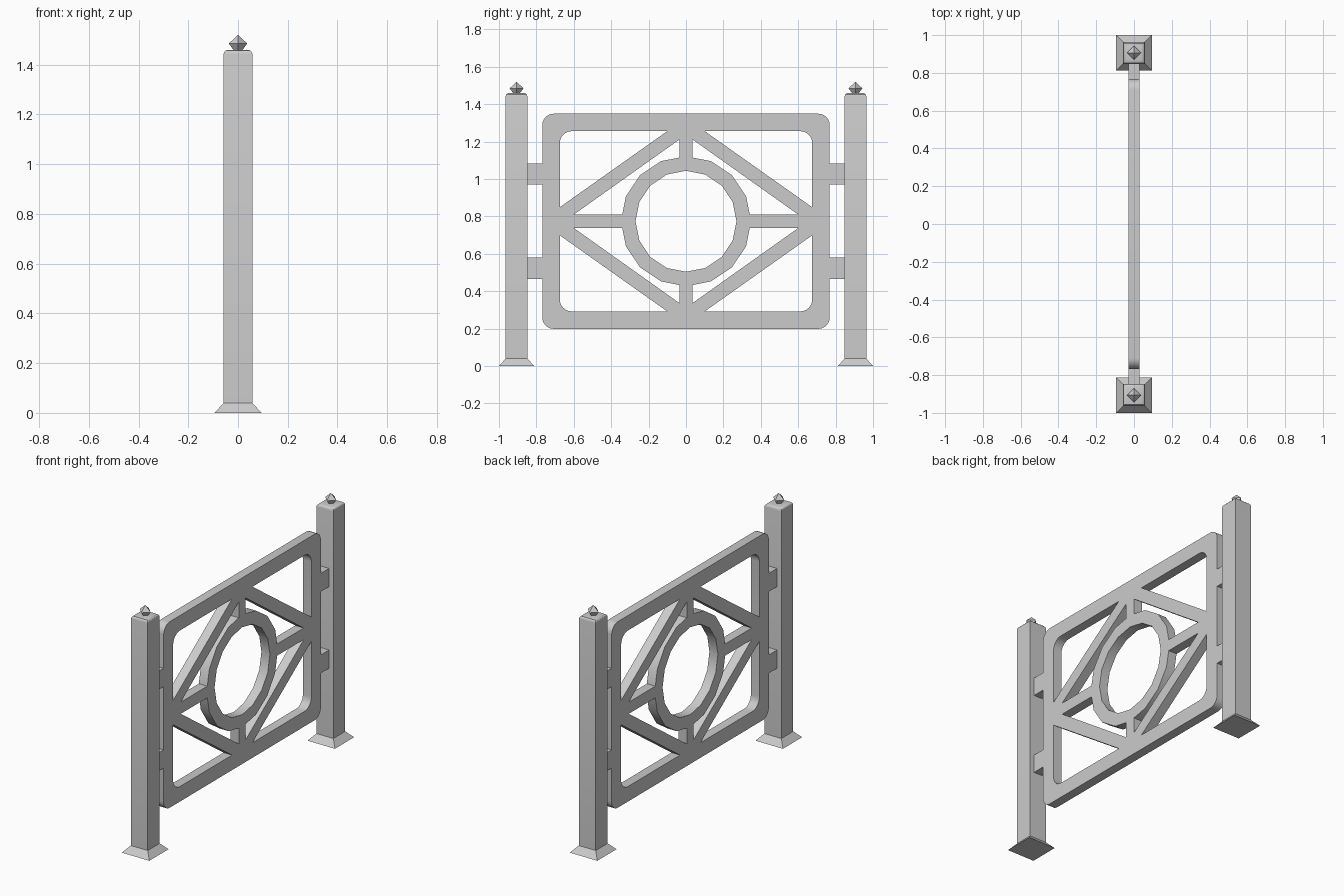
import bpy, bmesh, math
from mathutils import Matrix

if "Cube" in bpy.data.objects:
    bpy.data.objects.remove(bpy.data.objects["Cube"])

ZC = 0.774      # panel centre height
T = 0.058       # panel thickness
PY = 0.906      # post centre offset
PW = 0.116      # post width


def make_object(name, bm):
    bmesh.ops.recalc_face_normals(bm, faces=bm.faces)
    me = bpy.data.meshes.new(name)
    bm.to_mesh(me)
    bm.free()
    ob = bpy.data.objects.new(name, me)
    bpy.context.collection.objects.link(ob)
    return ob


def smooth(ob):
    bpy.ops.object.select_all(action='DESELECT')
    ob.select_set(True)
    bpy.context.view_layer.objects.active = ob
    bpy.ops.object.shade_smooth_by_angle(angle=math.radians(30))


def box(name, size, loc, top_bevel=0):
    bm = bmesh.new()
    bmesh.ops.create_cube(bm, size=1, matrix=Matrix.Translation(loc) @ Matrix.Diagonal((*size, 1)))
    if top_bevel:
        top = [e for e in bm.edges if all(v.co.z > loc[2] for v in e.verts)]
        bmesh.ops.bevel(bm, geom=top, offset=top_bevel, segments=3, profile=0.5, affect='EDGES')
    return make_object(name, bm)


def four_sided(name, rings, y, turn):
    # lofted square sections given as (corner radius, height)
    bm = bmesh.new()
    loops = [[bm.verts.new((r * math.cos(turn + i * math.pi / 2),
                            y + r * math.sin(turn + i * math.pi / 2), z))
              for i in range(4)] for r, z in rings]
    for a, b in zip(loops, loops[1:]):
        for i in range(4):
            j = (i + 1) % 4
            bm.faces.new((a[i], a[j], b[j], b[i]))
    bm.faces.new(loops[0])
    bm.faces.new(loops[-1])
    bmesh.ops.remove_doubles(bm, verts=bm.verts, dist=0.0005)
    return make_object(name, bm)


def arc(cx, cy, r, a0, a1, n):
    return [(cx + r * math.cos(math.radians(a0 + (a1 - a0) * i / n)),
             cy + r * math.sin(math.radians(a0 + (a1 - a0) * i / n))) for i in range(n + 1)]


# Panel outline and openings, in (y, z) about the panel centre
outline = []
for sx, sy, a in ((1, 1, 0), (-1, 1, 90), (-1, -1, 180), (1, -1, 270)):
    outline += arc(sx * 0.708, sy * 0.515, 0.06, a, a + 90, 6)
ring_hole = arc(0, 0, 0.27, 0, 360, 16)[:-1]
corner_hole = [(0.675, 0.075)] + arc(0.61, 0.417, 0.065, 0, 90, 6) + [(0.1, 0.482)]
inner_hole = [(0.6, 0.036), (0.034, 0.438), (0.034, 0.341)] \
    + arc(0, 0, 0.348, 67.5, 22.5, 2) + [(0.341, 0.036)]
loops = [outline, ring_hole]
for sx in (1, -1):
    for sy in (1, -1):
        loops += [[(sx * x, sy * y) for x, y in h] for h in (corner_hole, inner_hole)]

# Panel: filled curve with holes, turned upright and made solid
curve = bpy.data.curves.new("panel_profile", 'CURVE')
curve.dimensions = '2D'
curve.fill_mode = 'BOTH'
curve.extrude = T / 2
for pts in loops:
    sp = curve.splines.new('POLY')
    sp.points.add(len(pts) - 1)
    for p, (x, y) in zip(sp.points, pts):
        p.co = (x, y, 0, 1)
    sp.use_cyclic_u = True
profile = bpy.data.objects.new("panel_profile", curve)
bpy.context.collection.objects.link(profile)
bpy.context.view_layer.update()
mesh = bpy.data.meshes.new_from_object(profile.evaluated_get(bpy.context.evaluated_depsgraph_get()))
bpy.data.objects.remove(profile)
bm = bmesh.new()
bm.from_mesh(mesh)
bpy.data.meshes.remove(mesh)
bmesh.ops.remove_doubles(bm, verts=bm.verts, dist=0.0001)
bm.transform(Matrix.Translation((0, 0, ZC)) @ Matrix.Rotation(math.pi / 2, 4, 'Z')
             @ Matrix.Rotation(math.pi / 2, 4, 'X'))
smooth(make_object("gate_panel", bm))

# Posts with feet, finials and panel connectors
R2 = math.sqrt(2)
for side, s in (("near", -1), ("far", 1)):
    y = s * PY
    smooth(box(side + "_post", (PW, PW, 1.42), (0, y, 0.75), 0.018))
    four_sided(side + "_post_foot", [(0.094 * R2, 0), (PW / 2 * R2, 0.04)], y, math.pi / 4)
    four_sided(side + "_finial", [(0.015, 1.455), (0.037, 1.485), (0.0001, 1.52)], y, 0)
    for label, z in (("upper", 1.027), ("lower", 0.523)):
        box(f"{side}_{label}_connector", (T, 0.09, 0.113), (0, s * 0.809, z))
